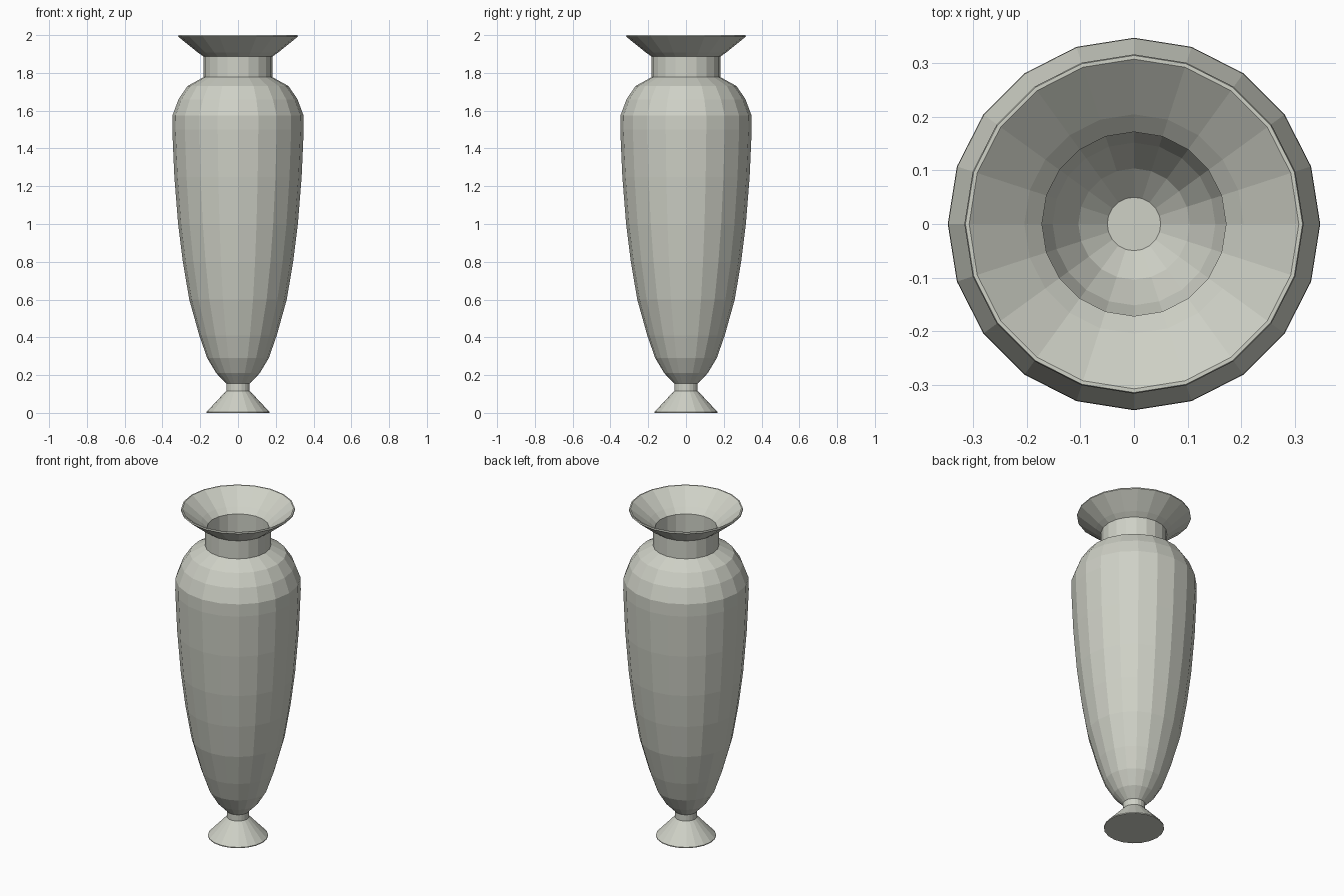
import bpy
import bmesh
import math

SIDES = 20

cube = bpy.data.objects.get("Cube")
if cube:
    bpy.data.objects.remove(cube, do_unlink=True)

stone = bpy.data.materials.new("pale grey stone")
stone.use_nodes = True
colour = (0.62, 0.635, 0.565, 1)
stone.diffuse_color = colour
stone.node_tree.nodes["Principled BSDF"].inputs["Base Color"].default_value = colour


def lathe(name, profile, cap_start=False, cap_end=False):
    """Turn an (r, z) profile around the z axis with flat facets."""
    bm = bmesh.new()
    rings = []
    for r, z in profile:
        angles = [math.tau * i / SIDES for i in range(SIDES)]
        rings.append([bm.verts.new((r * math.cos(a), r * math.sin(a), z)) for a in angles])
    for low, high in zip(rings, rings[1:]):
        for i in range(SIDES):
            j = (i + 1) % SIDES
            bm.faces.new((low[i], low[j], high[j], high[i]))
    if cap_start:
        bm.faces.new(rings[0][::-1])
    if cap_end:
        bm.faces.new(rings[-1])
    mesh = bpy.data.meshes.new(name)
    bm.to_mesh(mesh)
    bm.free()
    mesh.materials.append(stone)
    obj = bpy.data.objects.new(name, mesh)
    bpy.context.collection.objects.link(obj)
    return obj


# Conical foot and short stem
lathe("foot", [(0.167, 0), (0.167, 0.005), (0.062, 0.117), (0.062, 0.155)], cap_start=True)

# Outer body from stem to shoulder
body = [(0.062, 0.155), (0.115, 0.21), (0.163, 0.29), (0.205, 0.41), (0.258, 0.6),
        (0.292, 0.8), (0.317, 1.0), (0.337, 1.25), (0.348, 1.5), (0.347, 1.575),
        (0.315, 1.66), (0.268, 1.73), (0.183, 1.777)]

# Neck and flared lip, outside then inside
lip_outer = [(0.183, 1.887), (0.213, 1.908), (0.317, 1.992), (0.315, 2.0)]
lip_inner = [(0.308, 2.0), (0.205, 1.918), (0.172, 1.887), (0.172, 1.77)]

# Thin inner wall, following the body down to a small flat floor
inner = [(r - 0.011, z + 0.005) for r, z in reversed(body[1:-1])] + [(0.05, 0.165)]

lathe("vase_body", body + lip_outer + lip_inner + inner, cap_end=True)
